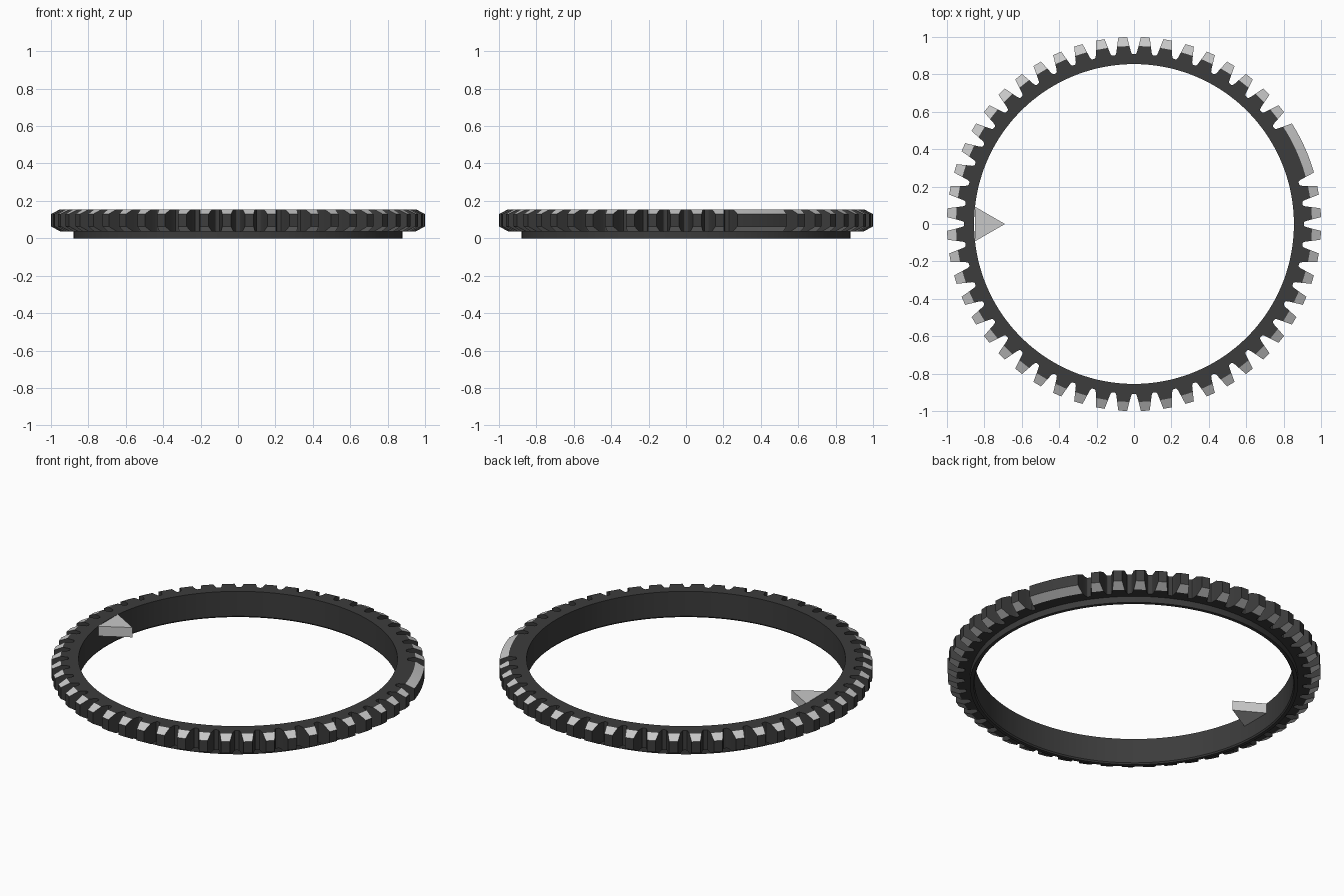
import bpy, bmesh, math

if "Cube" in bpy.data.objects:
    bpy.data.objects.remove(bpy.data.objects["Cube"])

TEETH = 52
PITCH = 2 * math.pi / TEETH
WIDE = 3                       # tooth that fills three pitches
TIP_R, SHOULDER_R = 1.0007, 0.952
INNER_R, LIP_R = 0.855, 0.88
TOP, HIGH, LOW, BOTTOM = 0.155, 0.130, 0.064, 0.037


def material(name, value):
    m = bpy.data.materials.new(name)
    m.diffuse_color = (value, value, value, 1)
    m.use_nodes = True
    m.node_tree.nodes["Principled BSDF"].inputs["Base Color"].default_value = m.diffuse_color
    return m


dark = material("dark_grey", 0.045)
light = material("light_grey", 0.58)


def make_object(name, bm, mats):
    bmesh.ops.remove_doubles(bm, verts=bm.verts, dist=1e-5)
    bmesh.ops.recalc_face_normals(bm, faces=bm.faces)
    me = bpy.data.meshes.new(name)
    bm.to_mesh(me)
    bm.free()
    for m in mats:
        me.materials.append(m)
    ob = bpy.data.objects.new(name, me)
    bpy.context.collection.objects.link(ob)
    return ob


# Half tooth: (angle from tooth centre, radius), root to tip
FLANK = [(0.0530, 0.908), (0.0475, 0.911), (0.0425, 0.921),
         (0.0347, SHOULDER_R), (0.0235, TIP_R)]


def gear_outline():
    """Return two matching outlines: full teeth, and teeth cut back at the shoulder."""
    full, cut = [], []
    for i in range(TEETH):
        if abs(i - WIDE) == 1:
            continue
        centre = (i + 0.5) * PITCH
        extra = PITCH if i == WIDE else 0.0
        half = [(a + extra, r) for a, r in FLANK]
        shoulder, tip = half[-2][0], half[-1][0]
        pts = [(-a, r) for a, r in half]
        if extra:
            pts += [(tip * k / 6, TIP_R) for k in range(-5, 6)]
        pts += half[::-1]
        for a, r in pts:
            full.append((centre + a, r))
            if r == TIP_R:
                if abs(abs(a) - tip) < 1e-9:
                    a = math.copysign(shoulder, a)
                r = SHOULDER_R
            cut.append((centre + a, r))
    return full, cut


# Toothed ring, lofted through closed sections
full, cut = gear_outline()


def circle(radius):
    return [(a, radius) for a, r in full]


sections = [(circle(INNER_R), TOP), (cut, TOP), (full, HIGH), (full, LOW),
            (cut, BOTTOM), (circle(LIP_R), BOTTOM), (circle(LIP_R), 0.0),
            (circle(INNER_R + 0.006), 0.0), (circle(INNER_R), 0.008)]
bm = bmesh.new()
loops = [[bm.verts.new((r * math.cos(a), r * math.sin(a), z)) for a, r in pts]
         for pts, z in sections]
n = len(full)
for s, loop in enumerate(loops):
    nxt = loops[(s + 1) % len(loops)]
    for j in range(n):
        k = (j + 1) % n
        bm.faces.new((loop[j], loop[k], nxt[k], nxt[j]))
bmesh.ops.dissolve_degenerate(bm, dist=1e-6, edges=bm.edges)
bm.normal_update()
# Sloped tooth-tip bevels are light
for f in bm.faces:
    c = f.calc_center_median()
    if 0.3 < abs(f.normal.z) < 0.97 and math.hypot(c.x, c.y) > 0.955:
        f.material_index = 1
ring = make_object("toothed_ring", bm, [dark, light])
bpy.context.view_layer.objects.active = ring
ring.select_set(True)
bpy.ops.object.shade_smooth_by_angle(angle=math.radians(18))

# Triangular pointer on the inner wall
bm = bmesh.new()
tri = [(-0.851, -0.093), (-0.69, 0.0), (-0.851, 0.093)]
low = [bm.verts.new((x, y, 0.097)) for x, y in tri]
high = [bm.verts.new((x, y, TOP)) for x, y in tri]
bm.faces.new(low[::-1])
bm.faces.new(high)
for j in range(3):
    k = (j + 1) % 3
    bm.faces.new((low[j], low[k], high[k], high[j]))
make_object("pointer", bm, [light])
